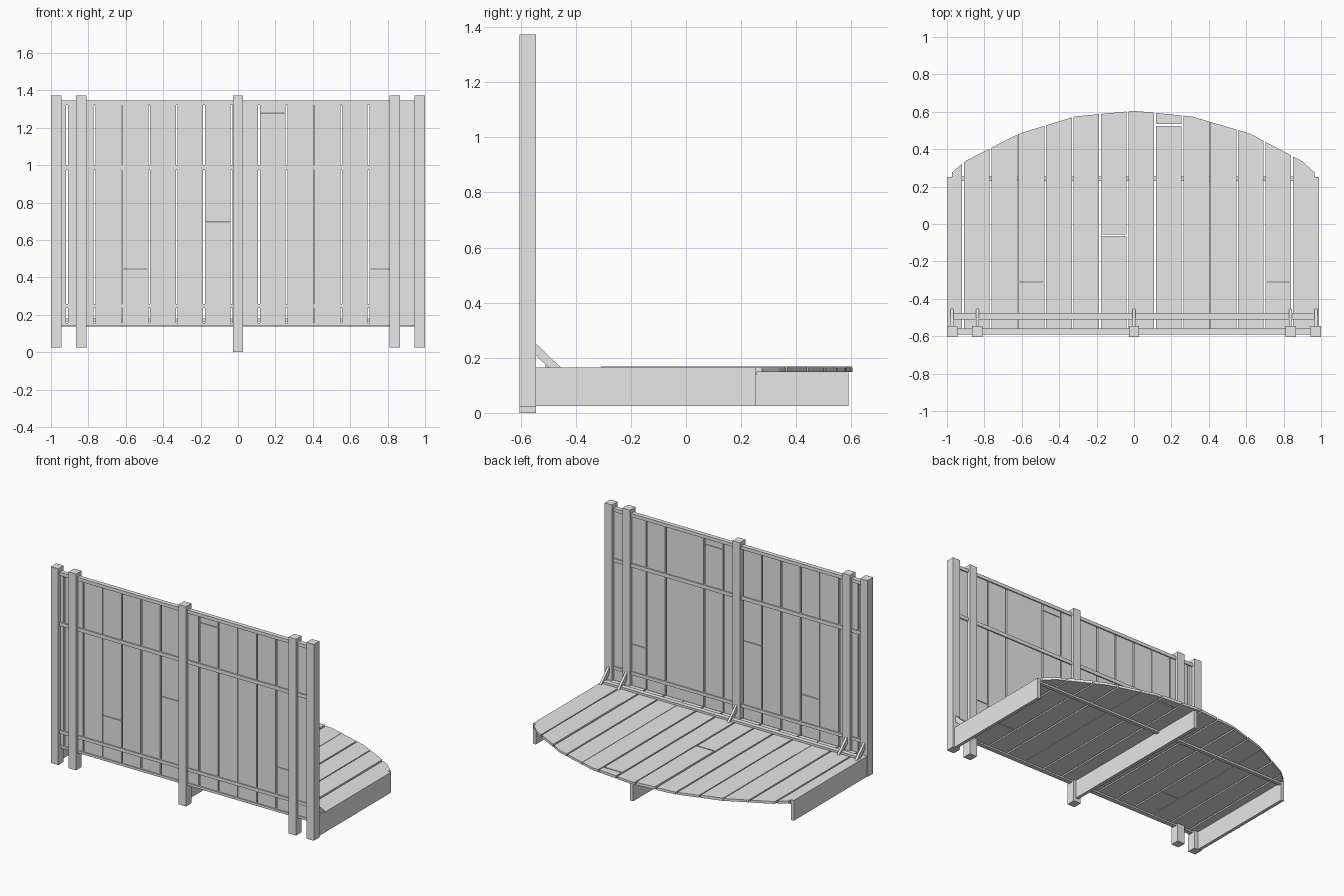
import bpy
import bmesh

cube = bpy.data.objects.get("Cube")
if cube:
    bpy.data.objects.remove(cube, do_unlink=True)

wood = bpy.data.materials.new("plain_grey_wood")
wood.use_nodes = True
GREY = (0.8, 0.8, 0.8, 1.0)
wood.diffuse_color = GREY
for node in wood.node_tree.nodes:
    if node.type == 'BSDF_PRINCIPLED':
        node.inputs["Base Color"].default_value = GREY


def prism(name, base, offset):
    """Extrude a flat polygon along an offset vector."""
    bm = bmesh.new()
    face = bm.faces.new([bm.verts.new(p) for p in base])
    ext = bmesh.ops.extrude_face_region(bm, geom=[face])
    bmesh.ops.translate(bm, vec=offset,
                        verts=[v for v in ext["geom"] if isinstance(v, bmesh.types.BMVert)])
    bmesh.ops.recalc_face_normals(bm, faces=bm.faces)
    mesh = bpy.data.meshes.new(name)
    bm.to_mesh(mesh)
    bm.free()
    mesh.materials.append(wood)
    obj = bpy.data.objects.new(name, mesh)
    bpy.context.collection.objects.link(obj)
    return obj


def box(name, x, y, z):
    base = [(x[0], y[0], z[0]), (x[1], y[0], z[0]), (x[1], y[1], z[0]), (x[0], y[1], z[0])]
    return prism(name, base, (0, 0, z[1] - z[0]))


# Curved front edge of the platform
EDGE = [(-0.997, 0.255), (-0.905, 0.335), (-0.615, 0.483), (-0.315, 0.575), (0, 0.605),
        (0.31, 0.575), (0.62, 0.483), (0.9, 0.335), (0.988, 0.255)]


def edge_y(x):
    for (xa, ya), (xb, yb) in zip(EDGE, EDGE[1:]):
        if xa <= x <= xb:
            return ya + (yb - ya) * (x - xa) / (xb - xa)
    return EDGE[0][1]


# Plank spans share the same seams on platform and wall
seams = [-0.914 + 0.1466 * k for k in range(13)]
gaps = [0.0015 if k in (2, 9) else 0.005 for k in range(13)]
lefts = [-0.974] + [s + g for s, g in zip(seams, gaps)]
rights = [s - g for s, g in zip(seams, gaps)] + [0.966]
CUTS = {3: -0.31, 6: -0.06, 8: 0.53, 12: -0.31}     # platform joints
WALL_CUTS = {3: 0.445, 6: 0.695, 8: 1.28, 12: 0.445}  # wall joints
BACK, DECK_LOW, DECK_TOP = -0.56, 0.149, 0.165

for i, (a, b) in enumerate(zip(lefts, rights)):
    # Platform plank, split where it has a joint
    start = BACK
    thick = DECK_TOP - DECK_LOW
    if i in CUTS:
        half = 0.002 if i in (3, 12) else 0.005
        box("platform_plank_short", (a, b), (BACK, CUTS[i] - half), (DECK_LOW, DECK_TOP))
        start = CUTS[i] + half
        thick += 0.003
    corners = [x for x, _ in EDGE if a < x < b]
    outer = [(x, edge_y(x), DECK_LOW) for x in [b] + corners[::-1] + [a]]
    prism("platform_plank", [(a, start, DECK_LOW), (b, start, DECK_LOW)] + outer, (0, 0, thick))

    # Wall plank
    low = 0.15
    wall_y = (-0.582, -0.568)
    if i in WALL_CUTS:
        box("wall_plank_low", (a, b), wall_y, (low, WALL_CUTS[i] - 0.002))
        low = WALL_CUTS[i] + 0.002
    box("wall_plank", (a, b), wall_y, (low, 1.343))

# Wall rails and bottom sill
for low, high in ((0.139, 0.155), (0.236, 0.258), (0.975, 1.0), (1.322, 1.345)):
    box("wall_rail", (-0.97, 0.97), (-0.59, -0.56), (low, high))

# Posts with diagonal braces
for x in (-0.972, -0.837, 0, 0.837, 0.972):
    bottom = 0 if x == 0 else 0.024
    box("wall_post", (x - 0.028, x + 0.028), (-0.605, -0.545), (bottom, 1.373))
    side = [(-0.55, 0.257), (-0.455, 0.165), (-0.498, 0.165), (-0.55, 0.214)]
    prism("post_brace", [(x - 0.008, y, z) for y, z in side], (0.016, 0, 0))

# Cross battens above and below the platform
box("platform_top_batten", (-0.97, 0.966), (-0.51, -0.477), (0.165, 0.179))
box("platform_under_batten", (-0.975, 0.968), (0.23, 0.255), (0.137, 0.149))

# Standing beams under the platform
box("right_beam", (-0.996, -0.974), (-0.55, 0.252), (0.025, 0.165))
box("left_beam", (0.966, 0.988), (-0.55, 0.252), (0.025, 0.165))
box("centre_beam", (-0.011, 0.011), (-0.55, 0.59), (0.025, 0.149))
